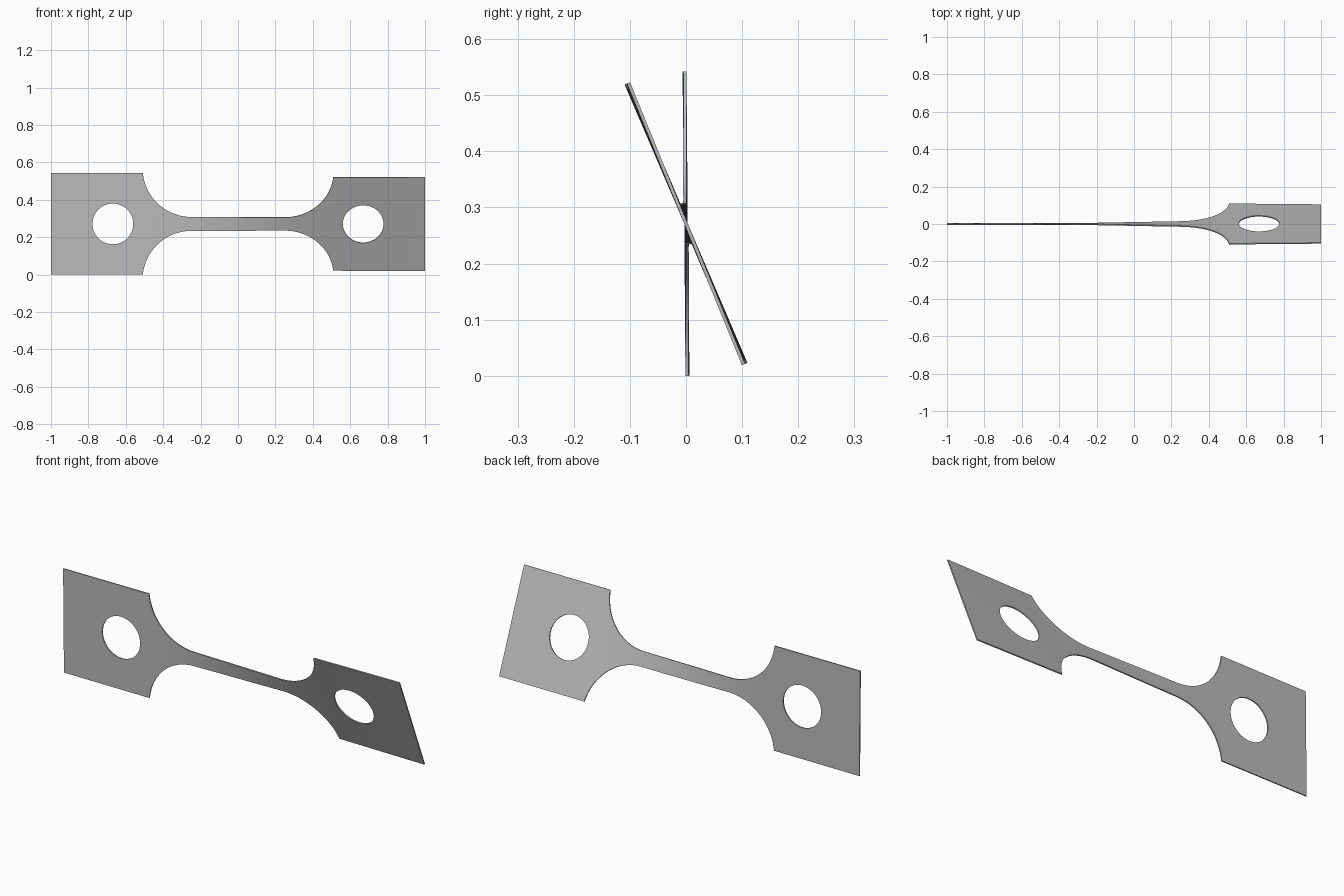
import bpy, bmesh
from math import sin, cos, pi, sqrt, radians

cube = bpy.data.objects.get("Cube")
if cube:
    bpy.data.objects.remove(cube)

HALF_WIDTH, NECK, THICK, MID_Z = 0.271, 0.037, 0.006, 0.271
FILLET, FILLET_X, SHOULDER = 0.26, 0.25, 0.509
HOLE, HOLE_X = 0.109, 0.669
TWIST = [(-1, 0.7), (-0.5, 0.4), (-0.3, 2.5), (0.3, 20.5), (0.51, 23.2), (1, 22.2)]


def angle(x):
    # Twist about the long axis, interpolated between stations
    for (x0, a0), (x1, a1) in zip(TWIST, TWIST[1:]):
        if x <= x1:
            return radians(a0 + (a1 - a0) * (x - x0) / (x1 - x0))
    return radians(TWIST[-1][1])


def outer(x):
    # Half width of the bar: neck, concave shoulder, wide end
    d = abs(x) - FILLET_X
    if d <= 0:
        return NECK
    if abs(x) >= SHOULDER:
        return HALF_WIDTH
    return NECK + FILLET - sqrt(FILLET ** 2 - d ** 2)


def inner(x):
    # Half height of the round hole
    d = abs(abs(x) - HOLE_X)
    return sqrt(HOLE ** 2 - d ** 2) if d < HOLE - 1e-6 else 0.0


# Stations along one half: neck, shoulder arc, hole, end
half = [FILLET_X * i / 8 for i in range(8)]
half += [FILLET_X + FILLET * sin(pi / 2 * i / 18) for i in range(17)]
half += [SHOULDER]
half += [HOLE_X - HOLE * cos(pi * i / 24) for i in range(25)]
half += [0.89, 1]
stations = sorted({round(s * x, 5) for x in half for s in (-1, 1)})

# Twisted flat sheet made of an upper and a lower strip
bm = bmesh.new()


def point(x, v):
    a = angle(x)
    return bm.verts.new((x, -v * sin(a), MID_Z + v * cos(a)))


for side in (1, -1):
    columns = [(point(x, side * inner(x)), point(x, side * outer(x))) for x in stations]
    for (a, b), (c, d) in zip(columns, columns[1:]):
        bm.faces.new((a, c, d, b) if side > 0 else (b, d, c, a))
bmesh.ops.remove_doubles(bm, verts=bm.verts, dist=1e-5)
bmesh.ops.recalc_face_normals(bm, faces=bm.faces)

mesh = bpy.data.meshes.new("twisted_bar")
bm.to_mesh(mesh)
bm.free()
bar = bpy.data.objects.new("twisted_bar", mesh)
bpy.context.collection.objects.link(bar)

# Sheet thickness
solid = bar.modifiers.new("thickness", "SOLIDIFY")
solid.thickness = THICK
solid.offset = 0
bpy.ops.object.select_all(action="DESELECT")
bpy.context.view_layer.objects.active = bar
bar.select_set(True)
bpy.ops.object.modifier_apply(modifier=solid.name)
bpy.ops.object.shade_smooth_by_angle(angle=radians(30))

# Plain grey metal
grey = bpy.data.materials.new("plain grey")
grey.use_nodes = True
colour = (0.5, 0.5, 0.5, 1)
grey.diffuse_color = colour
grey.node_tree.nodes["Principled BSDF"].inputs["Base Color"].default_value = colour
bar.data.materials.append(grey)
